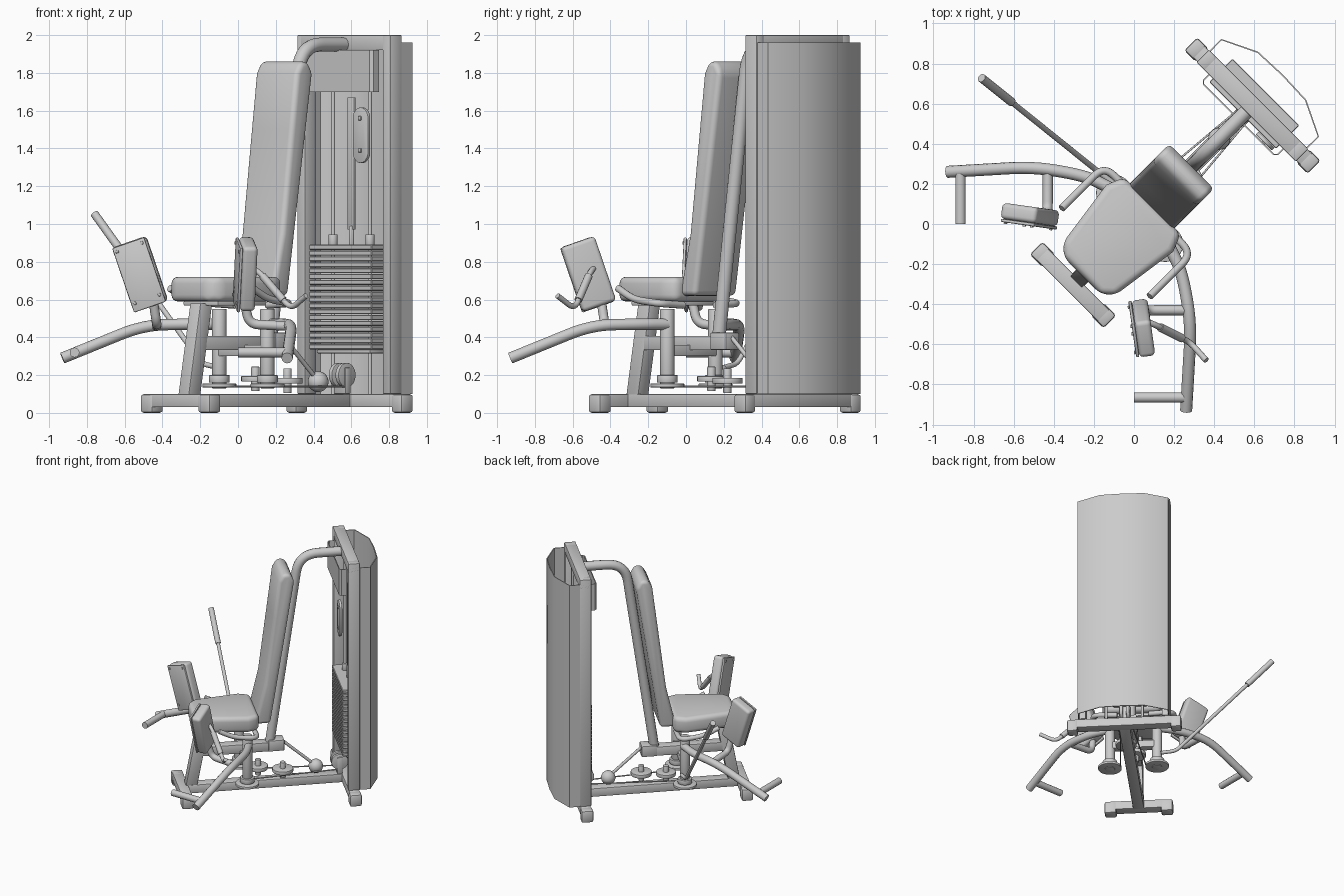
import bpy, bmesh, math
from mathutils import Matrix, Vector

if "Cube" in bpy.data.objects:
    bpy.data.objects.remove(bpy.data.objects["Cube"])

# Built facing -Y, then every part is turned 45 degrees about z
TURN = Matrix.Rotation(math.radians(-45), 4, 'Z')
BACK = TURN.inverted()
FLIP = Matrix.Diagonal((-1, 1, 1, 1))
SIDES = (("left", Matrix.Identity(4)), ("right", FLIP))


def place(name, data):
    ob = bpy.data.objects.new(name, data)
    bpy.context.collection.objects.link(ob)
    ob.matrix_world = TURN
    return ob


def finish(name, bm, bevel=0, seg=2):
    bmesh.ops.recalc_face_normals(bm, faces=bm.faces)
    me = bpy.data.meshes.new(name)
    bm.to_mesh(me)
    bm.free()
    ob = place(name, me)
    if bevel:
        m = ob.modifiers.new("bevel", 'BEVEL')
        m.width, m.segments, m.limit_method = bevel, seg, 'ANGLE'
    return ob


def box(name, c, size, bevel=0.006, mat=Matrix.Identity(4), seg=2):
    bm = bmesh.new()
    bmesh.ops.create_cube(bm, size=1, matrix=mat @ Matrix.Translation(c) @ Matrix.Diagonal((*size, 1)))
    return finish(name, bm, bevel, seg)


def prism(name, pts, vec, bevel=0, seg=2):
    bm = bmesh.new()
    f = bm.faces.new([bm.verts.new(p) for p in pts])
    r = bmesh.ops.extrude_face_region(bm, geom=[f])
    bmesh.ops.translate(bm, vec=vec, verts=[v for v in r['geom'] if isinstance(v, bmesh.types.BMVert)])
    return finish(name, bm, bevel, seg)


def disc(name, c, r, h, axis='Z', bevel=0.004):
    rot = Matrix.Rotation(math.pi / 2, 4, 'Y') if axis == 'X' else Matrix.Identity(4)
    bm = bmesh.new()
    bmesh.ops.create_cone(bm, cap_ends=True, segments=32, radius1=r, radius2=r, depth=h,
                          matrix=Matrix.Translation(c) @ rot)
    return finish(name, bm, bevel)


def tube(name, pts, r, bend=0.08, mat=Matrix.Identity(4)):
    pts = [mat @ Vector(p) for p in pts]
    path = [pts[0]]
    for a, b, c in zip(pts, pts[1:], pts[2:]):          # rounded bends
        p = b + (a - b).normalized() * min(bend, (a - b).length * .45)
        q = b + (c - b).normalized() * min(bend, (c - b).length * .45)
        path += [p * (1 - t) ** 2 + b * 2 * t * (1 - t) + q * t * t for t in (i / 8 for i in range(9))]
    path.append(pts[-1])
    cu = bpy.data.curves.new(name, 'CURVE')
    cu.dimensions = '3D'
    cu.bevel_depth, cu.bevel_resolution, cu.use_fill_caps = r, 4, True
    sp = cu.splines.new('POLY')
    sp.points.add(len(path) - 1)
    for s, p in zip(sp.points, path):
        s.co = (*p, 1)
    return place(name, cu)


# Base frame
box("front_foot", (0, -.43, .065), (.44, .08, .07))
box("rear_foot", (0, .835, .065), (.76, .08, .07))
box("base_beam", (0, .2, .065), (.085, 1.22, .07))
for side, s in (("left", -1), ("right", 1)):
    box(side + "_front_foot_cap", (s * .215, -.43, .05), (.09, .09, .1), .015)
    box(side + "_rear_foot_cap", (s * .395, .835, .05), (.08, .092, .1), .015)
    box(side + "_upright", (s * .32, .835, 1.05), (.06, .088, 1.9))
    # Weight guides
    tube(side + "_guide_rod", [(s * .138, .85, .1), (s * .138, .85, 1.95)], .011)
    disc(side + "_guide_collar", (s * .138, .85, .915), .024, .06)
box("top_crossbar", (0, .835, 1.96), (.7, .088, .08))

# Rear cover, an open folded shell
outline = [(-.345, .87), (-.345, .96), (-.17, 1.045), (0, 1.052), (.17, 1.045), (.345, .96), (.345, .87)]
hood = [(-.265, .79), (-.265, .75), (-.25, .735), (.25, .735), (.265, .75), (.265, .79)]
for name, line, z0, z1 in (("rear_cover", outline, .1, 1.96), ("pulley_hood", hood, 1.7, 1.92)):
    bm = bmesh.new()
    rows = [[bm.verts.new((x, y, z)) for x, y in line] for z in (z0, z1)]
    for i in range(len(line) - 1):
        bm.faces.new((rows[0][i], rows[0][i + 1], rows[1][i + 1], rows[1][i]))
    ob = finish(name, bm)
    ob.modifiers.new("shell", 'SOLIDIFY').thickness = .007

# Weight stack
for i in range(18):
    box(f"weight_plate_{i + 1}", (0, .848, .35 + i * .031), (.47, .165, .027), .004, seg=1)
box("stack_yoke", (0, .85, 1.32), (.05, .012, .7), .003)
disc("stack_stem", (0, .85, .93), .014, .12)
box("stack_rest", (0, .848, .325), (.4, .12, .02))
pill = [(.17 + .058 * math.cos(a), .745, 1.47 + .058 * math.sin(a) + (.09 if math.sin(a) > 0 else -.09))
        for a in (math.radians(10 + 20 * i) for i in range(18))]
prism("placard", pill, (0, .02, 0), .004)
for z in (1.39, 1.56):
    box("placard_bolt", (.17, .742, z), (.022, .012, .022), .004)

# Low pulleys, cams and cables
for x in (-.025, .025):
    disc("vertical_pulley", (x, .78, .2), .065, .025, 'X')
box("pulley_bracket", (0, .78, .17), (.09, .04, .14))
for x, y, z, r in ((.03, .34, .17, .08), (-.03, .16, .18, .075)):
    disc("pulley", (x, y, z), r, .03)
    disc("pulley_bolt", (x, y, z), .022, .13)
for s in (-1, 1):
    tube("cable", [(s * .1, .04, .14), (s * .035, .78, .14)], .005)

# Backrest support and its arched tube
tube("back_support", [(0, .82, 1.95), (0, .47, 1.95), (0, .24, .36)], .037, .15)

# Backrest
side = [(.10, .62), (.178, .95), (.247, 1.5), (.285, 1.8), (.32, 1.86), (.375, 1.86), (.41, 1.8), (.225, .62)]
prism("backrest", [(-.158, y, z) for y, z in side], (.316, 0, 0), .03, 4)

# Seat
seat = [(-.13, -.365), (.13, -.365), (.185, -.315), (.236, .04), (.2, .13), (-.2, .13), (-.236, .04), (-.185, -.315)]
prism("seat", [(x, y, .59) for x, y in seat], (0, 0, .13), .035, 4)
box("seat_plate", (0, -.1, .58), (.26, .36, .025))

# Seat post and middle beam
prism("seat_post", [(-.04, -.41, .09), (.04, -.41, .09), (.04, -.32, .09), (-.04, -.32, .09)], (0, .09, .49), .006)
box("middle_beam", (0, .01, .37), (.08, .58, .075))
box("pivot_crossbar", (0, .04, .33), (.38, .06, .06))
box("support_bracket", (0, .29, .38), (.1, .12, .09))

# Counterweight
tube("counterweight_rod", [(0, .33, .41), (0, .6, .17)], .012)
bm = bmesh.new()
bmesh.ops.create_uvsphere(bm, u_segments=24, v_segments=14, radius=.055, matrix=Matrix.Translation((0, .6, .165)))
finish("counterweight_ball", bm)

for side, M in SIDES:
    s = -1 if side == "left" else 1
    W = M @ BACK                                   # picture coordinates of the left side
    # Pivot post and cam
    disc(side + "_pivot_post", (s * .18, .04, .34), .038, .42)
    disc(side + "_cam", (s * .18, .04, .145), .09, .02)
    disc(side + "_cam_hub", (s * .18, .04, .18), .055, .04)
    # Swinging arm with foot peg
    tube(side + "_arm", [(-.1, .17, .47), (-.24, .24, .47), (-.5, .285, .465), (-.93, .26, .29)], .03, .13, W)
    tube(side + "_foot_peg", [(-.865, .25, .32), (-.865, 0, .32)], .026, mat=W)
    # Knee pad on its mount
    tube(side + "_pad_mount", [(-.43, .25, .46), (-.43, .06, .47), (-.45, .03, .6)], .025, .05, W)
    P = W @ Matrix.Translation((-.52, .035, .735)) @ Matrix.Rotation(math.radians(-8), 4, 'Z') \
        @ Matrix.Rotation(math.radians(-19), 4, 'Y')
    box(side + "_knee_pad", (0, .012, 0), (.19, .08, .36), .022, P, 4)
    box(side + "_pad_plate", (0, -.036, -.005), (.18, .016, .36), .006, P)
    for x in (-.07, .07):
        for z in (-.14, .15):
            box(side + "_pad_bolt", (x, -.046, z), (.016, .01, .016), .003, P)
    # Seat handle
    tube(side + "_seat_handle", [(s * .31, -.2, .66), (s * .31, -.08, .6), (s * .31, .1, .58), (s * .12, .1, .57)],
         .019, .07)

# Long range lever on the left
tube("lever_rod", [(-.1, .2, .24), (-.19, .27, .26), (-.75, .72, 1.04)], .014, .04, BACK)
tube("lever_grip", [(-.61, .608, .845), (-.76, .728, 1.054)], .022, mat=BACK)

# Short hooked lever beside the right pad
tube("hook_lever", [(0, -.46, .78), (.1, -.5, .76), (.28, -.59, .55), (.36, -.68, .62)], .015, .05, BACK)
tube("hook_grip", [(.13, -.515, .725), (.24, -.57, .597)], .021, mat=BACK)

# Bake curves and modifiers, then smooth while keeping edges sharp
bpy.ops.object.select_all(action='SELECT')
bpy.context.view_layer.objects.active = bpy.context.selected_objects[0]
bpy.ops.object.convert(target='MESH')
bpy.ops.object.shade_smooth_by_angle(angle=math.radians(32))
